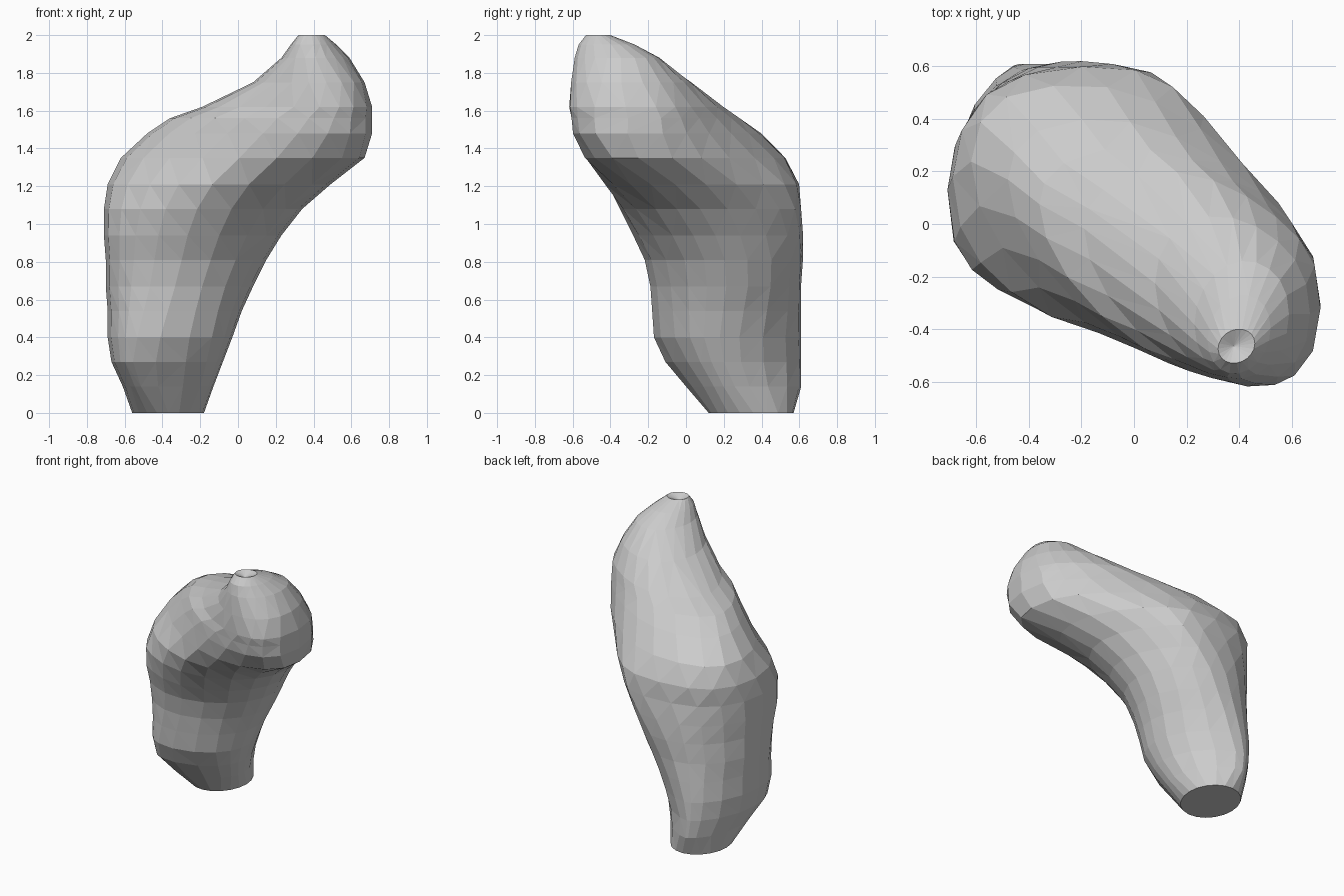
import bpy, bmesh
from math import sin, cos, atan2, sqrt, asin, exp, tau

if "Cube" in bpy.data.objects:
    bpy.data.objects.remove(bpy.data.objects["Cube"])

# Cross-sections: z, x min, x max, y min, y max, diagonal stretch, bulge to the back right
SECTIONS = [
    (0.00, -0.56, -0.18, 0.12, 0.57, 0.05, 0.00),
    (0.14, -0.61, -0.13, 0.00, 0.61, 0.03, -0.04),
    (0.27, -0.67, -0.08, -0.11, 0.61, 0.06, -0.05),
    (0.40, -0.69, -0.03, -0.17, 0.61, 0.04, -0.04),
    (0.54, -0.69, 0.02, -0.18, 0.61, 0.06, -0.03),
    (0.67, -0.70, 0.08, -0.19, 0.61, 0.08, -0.02),
    (0.81, -0.70, 0.15, -0.22, 0.62, 0.08, -0.02),
    (0.94, -0.71, 0.23, -0.28, 0.62, 0.03, -0.02),
    (1.08, -0.71, 0.34, -0.35, 0.61, -0.06, -0.02),
    (1.21, -0.69, 0.49, -0.43, 0.60, -0.24, -0.02),
    (1.35, -0.62, 0.67, -0.54, 0.53, -0.48, -0.01),
    (1.48, -0.48, 0.71, -0.60, 0.40, -0.51, 0.01),
    (1.56, -0.36, 0.71, -0.61, 0.29, -0.46, 0.02),
    (1.62, -0.19, 0.71, -0.62, 0.20, -0.40, 0.02),
    (1.75, 0.08, 0.67, -0.61, 0.03, -0.20, 0.00),
    (1.88, 0.23, 0.59, -0.59, -0.14, 0.08, 0.00),
    (1.95, 0.28, 0.52, -0.57, -0.27, 0.15, 0.00),
    (2.00, 0.32, 0.46, -0.53, -0.40, 0.15, 0.00),
]
SIDES = 20


def bell(v, centre, width):
    return exp(-((v - centre) / width)**2)


def section_point(t, z, x0, x1, y0, y1, stretch, bulge):
    """Point on a slanted, slightly egg-shaped oval that fills its box."""
    a, b = (x1 - x0) / 2, (y1 - y0) / 2
    x, y = a * cos(t), b * sin(t + asin(stretch))
    n = atan2(y / b**2 - stretch * x / (a * b), x / a**2 - stretch * y / (a * b))

    def egg(v):
        return bulge * sin(2 * v) * (sin(v) + cos(v)) / sqrt(2)

    h, d = egg(n), (egg(n + 1e-3) - egg(n - 1e-3)) / 2e-3
    # Blunter shoulder at the back, upper end at the right, and left front corner
    dx = 0.15 * bell(z, 1.15, 0.28) * bell(n, 1.4, 0.45)
    dy = (0.07 * bell(z, 1.5, 0.25) * bell(n, 0.35, 0.4)
          - 0.05 * bell(z, 0.95, 0.3) * bell(n, -2.75, 0.35))
    return ((x0 + x1) / 2 + x + h * cos(n) - d * sin(n) + dx,
            (y0 + y1) / 2 + y + h * sin(n) + d * cos(n) + dy, z)


bm = bmesh.new()

# Bent body wall, lofted between the sections, each quad split on its short diagonal
rings = []
for z, *shape in SECTIONS:
    rings.append([bm.verts.new(section_point(tau * i / SIDES, z, *shape))
                  for i in range(SIDES)])
for low, high in zip(rings, rings[1:]):
    for i in range(SIDES):
        j = (i + 1) % SIDES
        p, q, r, s = low[i], low[j], high[j], high[i]
        if (p.co - r.co).length < (q.co - s.co).length:
            tris = (p, q, r), (p, r, s)
        else:
            tris = (p, q, s), (q, r, s)
        for tri in tris:
            bm.faces.new(tri)

# Flat base
bm.faces.new(rings[0][::-1])

# Small dimple at the tip
dimple = bm.verts.new((0.38, -0.465, 1.97))
for i in range(SIDES):
    bm.faces.new((rings[-1][i], rings[-1][(i + 1) % SIDES], dimple))

bmesh.ops.recalc_face_normals(bm, faces=bm.faces)
mesh = bpy.data.meshes.new("bent_body")
bm.to_mesh(mesh)
bm.free()
bpy.context.collection.objects.link(bpy.data.objects.new("bent_body", mesh))
